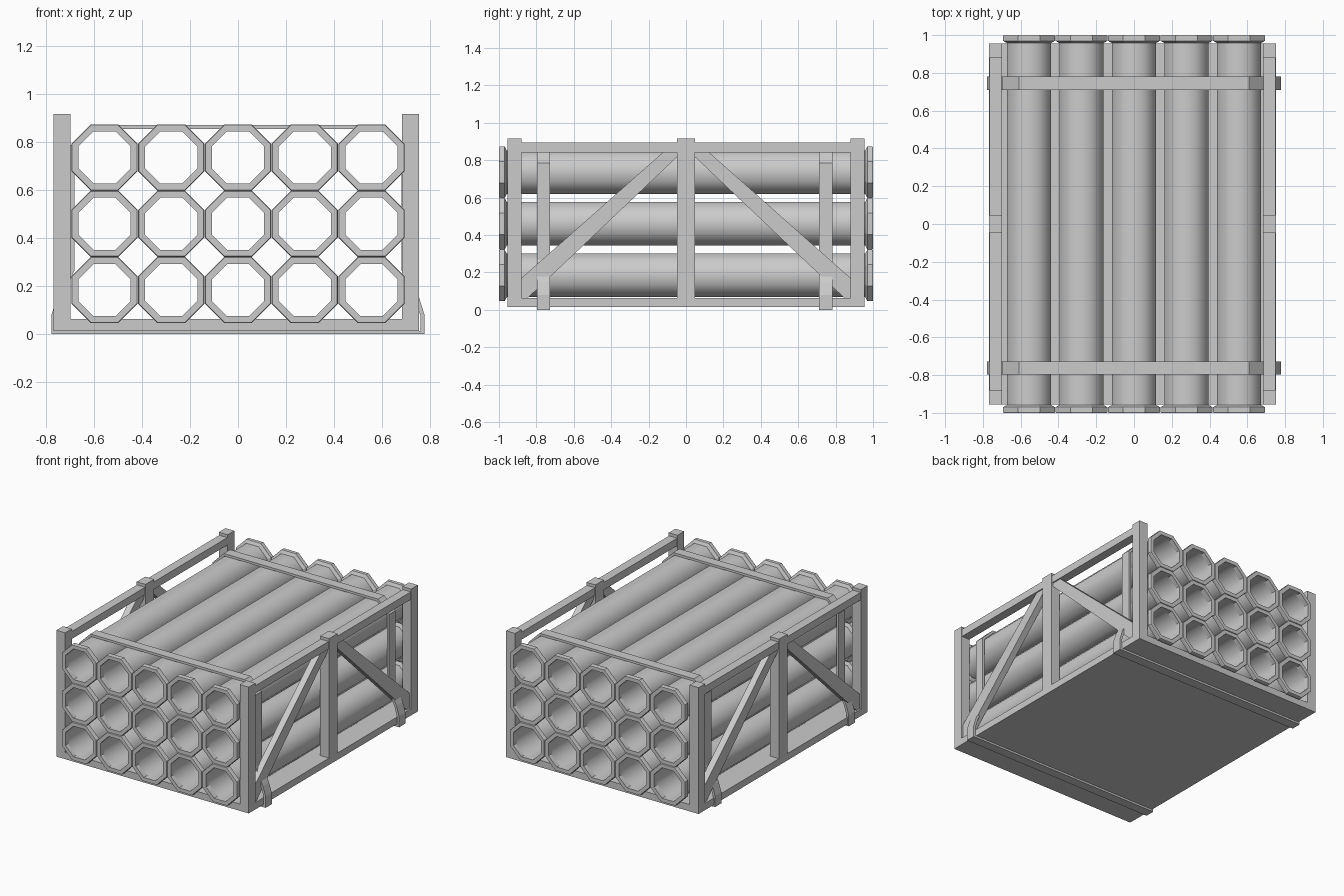
import bpy, bmesh
from math import pi, cos, sin, radians
from mathutils import Vector

cube = bpy.data.objects.get("Cube")
if cube:
    bpy.data.objects.remove(cube, do_unlink=True)

gray = bpy.data.materials.new("plain gray")
gray.use_nodes = True
gray.diffuse_color = (0.6, 0.6, 0.6, 1)
gray.node_tree.nodes["Principled BSDF"].inputs["Base Color"].default_value = (0.6, 0.6, 0.6, 1)


def finish(bm, name, smooth=False):
    """Turn a bmesh into a mesh with the shared material."""
    bmesh.ops.recalc_face_normals(bm, faces=bm.faces)
    mesh = bpy.data.meshes.new(name)
    bm.to_mesh(mesh)
    bm.free()
    mesh.materials.append(gray)
    if smooth:
        mesh.shade_smooth()
        mesh.set_sharp_from_angle(angle=radians(50))
    return mesh


def place(name, mesh, loc=(0, 0, 0)):
    ob = bpy.data.objects.new(name, mesh)
    ob.location = loc
    bpy.context.collection.objects.link(ob)
    return ob


def box(name, x, y, z):
    bm = bmesh.new()
    bmesh.ops.create_cube(bm, size=1)
    for v in bm.verts:
        v.co = Vector([a + (b - a) * (c + 0.5) for (a, b), c in zip((x, y, z), v.co)])
    return place(name, finish(bm, name))


def bridge(bm, a, b):
    """Quads between two closed rings of vertices."""
    n = len(a)
    for i in range(n):
        j = (i + 1) % n
        bm.faces.new((a[i], a[j], b[j], b[i]))


def octagon_lathe(name, profile, smooth=False):
    """Revolve a closed (y, apothem) profile around y in eight steps."""
    bm = bmesh.new()
    rings = []
    for y, r in profile:
        k = r / cos(pi / 8)
        angles = [(i + 0.5) * pi / 4 for i in range(8)]
        rings.append([bm.verts.new((k * cos(t), y, k * sin(t))) for t in angles])
    for i, ring in enumerate(rings):
        bridge(bm, ring, rings[(i + 1) % len(rings)])
    return finish(bm, name, smooth)


# Stacked tubes with octagonal end collars
HOLE, BODY, COLLAR = 0.109, 0.116, 0.138
tube = octagon_lathe("tube", [(-0.97, HOLE), (-0.97, BODY), (0.97, BODY), (0.97, HOLE)], True)
collars = {}
for side, s in (("front", -1), ("back", 1)):
    collars[side] = octagon_lathe(side + "_collar", [
        (s, HOLE), (s, COLLAR - 0.003), (s * 0.994, COLLAR),
        (s * 0.97, COLLAR), (s * 0.958, BODY), (s * 0.958, HOLE)])
for row in range(3):
    for col in range(5):
        spot = ((col - 2) * 0.278, 0, 0.184 + row * 0.276)
        place("tube", tube, spot)
        for side, mesh in collars.items():
            place(side + "_collar", mesh, spot)

# Floor plate
box("floor_plate", (-0.768, 0.753), (-0.955, 0.955), (0.014, 0.063))

# Side frames: posts, top rail and diagonal braces
BRACE = [(0.12, 0.845), (0.045, 0.845), (0.045, 0.82),
         (0.85, 0.06), (0.885, 0.06), (0.885, 0.165)]


def brace(name, x0, x1, s):
    bm = bmesh.new()
    a, b = [[bm.verts.new((x, s * y, z)) for y, z in BRACE] for x in (x0, x1)]
    bm.faces.new(a)
    bm.faces.new(b)
    bridge(bm, a, b)
    place(name, finish(bm, name))


for side, x0, x1 in (("right", -0.768, -0.698), ("left", 0.683, 0.753)):
    for part, y0, y1 in (("front", -0.955, -0.88), ("middle", -0.048, 0.048), ("back", 0.88, 0.955)):
        box(f"{side}_{part}_post", (x0, x1), (y0, y1), (0.014, 0.917))
    box(f"{side}_top_rail", (x0 + 0.003, x1 - 0.003), (-0.9, 0.9), (0.842, 0.896))
    for part, s in (("front", -1), ("back", 1)):
        brace(f"{side}_{part}_brace", x0 + 0.012, x1 - 0.012, s)

# Tie-down straps: a band around the tubes that spreads out around the floor
HALF = [(0.61, 0.872), (0.698, 0.785), (0.698, 0.27), (0.755, 0.15), (0.777, 0.08), (0.777, 0.0)]
INNER = [(0.603, 0.855), (0.681, 0.778), (0.681, 0.265), (0.74, 0.142), (0.76, 0.076), (0.76, 0.014)]


def loop(half):
    return half + [(-x, z) for x, z in reversed(half)]


def strap(name, y0, y1):
    bm = bmesh.new()
    rings = [[bm.verts.new((x, y, z)) for x, z in loop(half)]
             for half, y in ((HALF, y0), (HALF, y1), (INNER, y1), (INNER, y0))]
    for i in range(4):
        bridge(bm, rings[i], rings[(i + 1) % 4])
    place(name, finish(bm, name))


strap("front_strap", -0.797, -0.728)
strap("back_strap", 0.71, 0.782)
